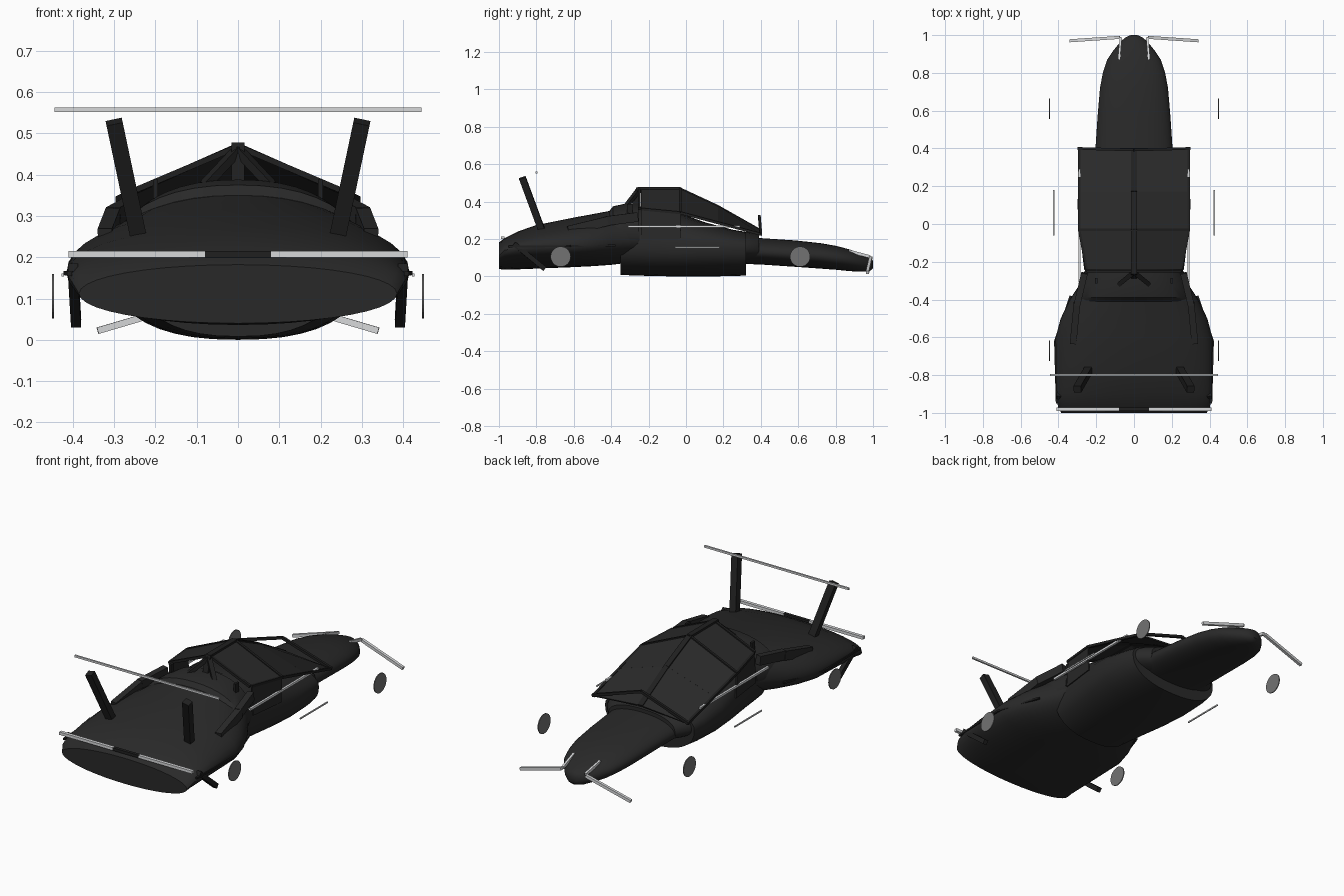
import bpy, bmesh, math
from mathutils import Vector


def material(name, rgb):
    m = bpy.data.materials.new(name)
    m.diffuse_color = (*rgb, 1)
    return m


BODY = material("charcoal body", (0.022, 0.022, 0.022))
TRIM = material("black trim", (0.014, 0.014, 0.014))
LIGHT = material("pale grey light", (0.68, 0.69, 0.7))
DISC = material("mid grey disc", (0.17, 0.17, 0.17))


def finish(bm, name, mat, smooth=None):
    bmesh.ops.recalc_face_normals(bm, faces=bm.faces)
    me = bpy.data.meshes.new(name)
    bm.to_mesh(me)
    bm.free()
    me.materials.append(mat)
    ob = bpy.data.objects.new(name, me)
    bpy.context.collection.objects.link(ob)
    if smooth:
        bpy.ops.object.select_all(action='DESELECT')
        ob.select_set(True)
        bpy.context.view_layer.objects.active = ob
        bpy.ops.object.shade_smooth_by_angle(angle=math.radians(smooth))
    return ob


def loft(name, sections, mat, power=0.85, n=40):
    """Skin of rounded sections: (y, half width, bottom, waist, top)."""
    bm = bmesh.new()
    rings = []
    for y, hw, zb, zw, zt in sections:
        ring = []
        for i in range(n):
            a = 2 * math.pi * i / n
            c, s = math.cos(a), math.sin(a)
            x = hw * math.copysign(abs(c) ** power, c)
            h = (zt - zw) if s > 0 else (zw - zb)
            z = zw + h * math.copysign(abs(s) ** power, s)
            ring.append(bm.verts.new((x, y, z)))
        rings.append(ring)
    for a, b in zip(rings, rings[1:]):
        for i in range(n):
            j = (i + 1) % n
            bm.faces.new((a[i], a[j], b[j], b[i]))
    bm.faces.new(rings[0])
    bm.faces.new(rings[-1])
    return finish(bm, name, mat, 35)


def bar(name, p, q, w, h, mat):
    """Box beam from p to q, w across and h high."""
    p, q = Vector(p), Vector(q)
    d = (q - p).normalized()
    up = Vector((0, 0, 1)) if abs(d.z) < 0.8 else Vector((0, 1, 0))
    side = d.cross(up).normalized()
    up = side.cross(d)
    bm = bmesh.new()
    ends = [[bm.verts.new(e + side * w / 2 * a + up * h / 2 * b)
             for a, b in ((-1, -1), (1, -1), (1, 1), (-1, 1))] for e in (p, q)]
    for i in range(4):
        j = (i + 1) % 4
        bm.faces.new((ends[0][i], ends[0][j], ends[1][j], ends[1][i]))
    bm.faces.new(ends[0])
    bm.faces.new(ends[1])
    return finish(bm, name, mat)


def plate(name, pts, mat, t=0.008):
    bm = bmesh.new()
    bm.faces.new([bm.verts.new(p) for p in pts])
    ob = finish(bm, name, mat)
    mod = ob.modifiers.new("thickness", 'SOLIDIFY')
    mod.thickness = t
    mod.offset = 0
    return ob


# Wide front cowl with a flat end face
loft("front_cowl", [
    (-1.0, 0.385, 0.04, 0.112, 0.182), (-0.97, 0.402, 0.036, 0.14, 0.205),
    (-0.9, 0.412, 0.038, 0.155, 0.24), (-0.8, 0.415, 0.042, 0.16, 0.275),
    (-0.6, 0.415, 0.05, 0.165, 0.315), (-0.5, 0.388, 0.055, 0.17, 0.333),
    (-0.4, 0.34, 0.062, 0.18, 0.352), (-0.3, 0.275, 0.075, 0.19, 0.37),
    (-0.22, 0.25, 0.09, 0.2, 0.375)], BODY, power=0.98)

# Raised band behind the cowl, arched across the body
loft("cowl_band", [
    (-0.41, 0.31, 0.12, 0.19, 0.35), (-0.39, 0.305, 0.12, 0.2, 0.375),
    (-0.33, 0.285, 0.12, 0.21, 0.388), (-0.25, 0.262, 0.12, 0.21, 0.388)], BODY, power=0.9)

# Central hull with a deep rounded keel
loft("central_hull", [
    (-0.35, 0.25, 0.008, 0.17, 0.36), (-0.2, 0.265, 0.003, 0.165, 0.37),
    (-0.05, 0.285, 0.0, 0.16, 0.345), (0.1, 0.3, 0.0, 0.16, 0.29),
    (0.25, 0.29, 0.002, 0.155, 0.25), (0.32, 0.275, 0.005, 0.15, 0.238)], BODY)
loft("hull_collar", [
    (0.28, 0.275, 0.08, 0.15, 0.24), (0.34, 0.25, 0.075, 0.15, 0.236),
    (0.39, 0.205, 0.075, 0.145, 0.225)], BODY)

# Long tapering tail
loft("tail", [
    (0.28, 0.212, 0.068, 0.13, 0.215), (0.4, 0.204, 0.064, 0.13, 0.205),
    (0.58, 0.192, 0.052, 0.12, 0.193), (0.72, 0.18, 0.042, 0.11, 0.178),
    (0.8, 0.165, 0.036, 0.1, 0.164), (0.87, 0.142, 0.029, 0.09, 0.146),
    (0.92, 0.108, 0.026, 0.08, 0.13), (0.965, 0.072, 0.026, 0.07, 0.112),
    (0.988, 0.045, 0.032, 0.065, 0.1), (1.0, 0.018, 0.045, 0.06, 0.082)],
    BODY, power=0.95)

# Canopy ridge and centre parts
bar("ridge_frame", (0, -0.26, 0.468), (0, -0.03, 0.468), 0.03, 0.018, TRIM)
bar("ridge_slope_frame", (0, -0.03, 0.468), (0, 0.17, 0.375), 0.03, 0.014, TRIM)
bar("ridge_slope_frame_lower", (0, 0.17, 0.375), (0, 0.4, 0.245), 0.03, 0.014, TRIM)
bar("ridge_front_post", (0, -0.28, 0.36), (0, -0.25, 0.474), 0.032, 0.03, TRIM)
bar("front_light_mount", (-0.08, -0.98, 0.207), (0.08, -0.98, 0.207), 0.018, 0.016, TRIM)
bar("overhead_light_bar", (-0.445, -0.8, 0.557), (0.445, -0.8, 0.557), 0.01, 0.011, LIGHT)

# Parts mirrored on both sides
for s, side in ((-1, "left"), (1, "right")):
    def beam(name, p, q, w, h, mat):
        return bar(side + "_" + name, (s * p[0], p[1], p[2]), (s * q[0], q[1], q[2]), w, h, mat)

    def panel(name, pts, mat):
        return plate(side + "_" + name, [(s * x, y, z) for x, y, z in pts], mat)

    # Canopy panels
    panel("upper_canopy_panel", [(0, -0.03, 0.468), (0, 0.17, 0.375),
                                 (0.29, 0.17, 0.285), (0.29, -0.03, 0.34)], BODY)
    panel("lower_canopy_panel", [(0, 0.17, 0.375), (0, 0.4, 0.245),
                                 (0.29, 0.4, 0.222), (0.29, 0.17, 0.285)], BODY)
    panel("roof_panel", [(0, -0.24, 0.468), (0, -0.03, 0.468),
                         (0.29, -0.03, 0.34), (0.25, -0.24, 0.36)], BODY)
    panel("roof_skirt", [(0.25, -0.24, 0.36), (0.29, -0.03, 0.34),
                         (0.285, -0.03, 0.2), (0.26, -0.24, 0.2)], BODY)
    # Canopy frame bars
    beam("frame_outer", (0.29, -0.03, 0.34), (0.29, 0.405, 0.224), 0.014, 0.014, TRIM)
    beam("frame_cross", (0, -0.03, 0.47), (0.29, -0.03, 0.342), 0.014, 0.014, TRIM)
    beam("frame_end", (0, 0.392, 0.322), (0.297, 0.4, 0.226), 0.014, 0.014, TRIM)
    beam("frame_roof_edge", (0.25, -0.24, 0.36), (0.29, -0.03, 0.34), 0.014, 0.014, TRIM)
    beam("frame_front", (0, -0.25, 0.468), (0.25, -0.25, 0.362), 0.014, 0.014, TRIM)
    beam("ridge_brace", (0, -0.255, 0.46), (0.08, -0.32, 0.375), 0.024, 0.02, TRIM)

    # Strakes along the cowl shoulders
    beam("shoulder_strake_rear", (0.262, -0.26, 0.318), (0.302, -0.43, 0.296), 0.035, 0.05, BODY)
    beam("shoulder_strake_front", (0.302, -0.42, 0.296), (0.322, -0.63, 0.245), 0.035, 0.05, BODY)
    beam("shoulder_fin", (0.2, -0.3, 0.33), (0.2, -0.3, 0.388), 0.012, 0.03, TRIM)
    beam("cowl_edge", (0.408, -0.95, 0.16), (0.417, -0.62, 0.162), 0.012, 0.01, TRIM)
    beam("cowl_edge_rear", (0.417, -0.62, 0.162), (0.335, -0.38, 0.165), 0.012, 0.01, TRIM)

    # Tall pylons and slanted lower legs
    beam("pylon", (0.237, -0.765, 0.23), (0.3, -0.875, 0.528), 0.04, 0.036, TRIM)
    beam("lower_leg", (0.4, -0.92, 0.175), (0.392, -0.755, 0.04), 0.024, 0.026, TRIM)

    # Light strips
    beam("front_light", (0.08, -0.98, 0.207), (0.41, -0.98, 0.207), 0.018, 0.016, LIGHT)
    beam("side_light", (0.289, -0.31, 0.267), (0.289, 0.29, 0.267), 0.012, 0.012, LIGHT)
    beam("outer_light", (0.425, -0.06, 0.157), (0.425, 0.18, 0.157), 0.006, 0.007, LIGHT)
    beam("tail_light", (0.075, 0.988, 0.1), (0.34, 0.97, 0.022), 0.016, 0.016, LIGHT)
    beam("tail_light_root", (0.07, 0.985, 0.105), (0.08, 0.87, 0.136), 0.012, 0.016, LIGHT)

    # Floating side discs
    for y, end in ((-0.67, "front"), (0.61, "rear")):
        bpy.ops.mesh.primitive_cylinder_add(vertices=32, radius=0.054, depth=0.005,
                                            location=(s * 0.448, y, 0.106),
                                            rotation=(0, math.pi / 2, 0))
        disc = bpy.context.object
        disc.name = f"{side}_{end}_disc"
        disc.data.materials.append(DISC)
